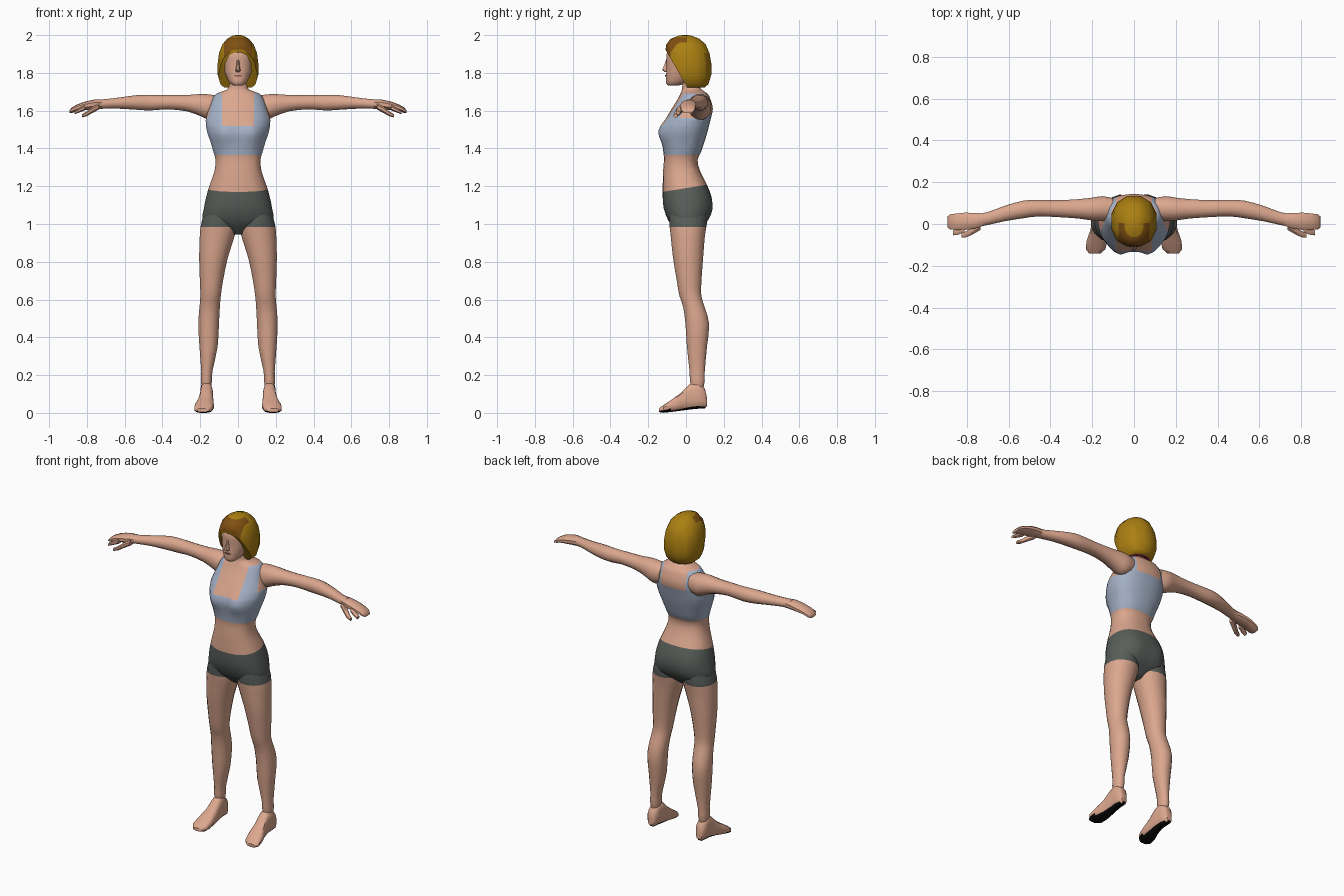
import bpy, bmesh, math
from mathutils import Vector


def colour(name, r, g, b):
    m = bpy.data.materials.new(name)
    m.diffuse_color = (r, g, b, 1)
    return m


SKIN = colour("skin", .71, .385, .27)
TOP = colour("pale blue cloth", .37, .44, .57)
SHORTS = colour("dark grey cloth", .098, .112, .102)
GOLD = colour("golden hair", .41, .215, .006)
BROWN = colour("brown hair", .22, .08, .006)
PINK = colour("dark pink", .16, .006, .04)
BLACK = colour("black sole", .003, .003, .003)
LIP = colour("lip brown", .30, .11, .08)


def spline(rings, steps):
    """Smoothly adds rings between the given ones."""
    out = []
    for i in range(len(rings) - 1):
        a, b, c, d = (rings[max(0, min(len(rings) - 1, i + k))] for k in (-1, 0, 1, 2))
        for s in range(steps):
            t = s / steps
            out.append([.5 * (2 * q + (r - p) * t + (2 * p - 5 * q + 4 * r - w) * t * t
                              + (3 * q - p - 3 * r + w) * t ** 3)
                        for p, q, r, w in zip(a, b, c, d)])
    return out + [rings[-1]]


def loft(name, axis, rings, mats, sides=12, steps=1, power=.85, cuts=(), rule=None,
         mirror=False, shape=None, clears=()):
    """Rings are (position on axis, low and high of 2nd axis, low and high of 3rd axis)."""
    bm = bmesh.new()
    loops = []
    for t, a0, a1, b0, b1 in spline(rings, steps):
        loop = []
        for k in range(sides):
            w = 2 * math.pi * (k + .5) / sides
            c, s = math.cos(w), math.sin(w)
            a = (a0 + a1) / 2 + (a1 - a0) / 2 * math.copysign(abs(c) ** power, c)
            b = (b0 + b1) / 2 + (b1 - b0) / 2 * math.copysign(abs(s) ** power, s)
            co = Vector({'x': (t, a, b), 'y': (a, t, b), 'z': (a, b, t)}[axis])
            loop.append(bm.verts.new(shape(co) if shape else co))
        loops.append(loop)
    for lo, hi in zip(loops, loops[1:]):
        for k in range(sides):
            n = (k + 1) % sides
            bm.faces.new((lo[k], lo[n], hi[n], hi[k]))
    bm.faces.new(loops[0])
    bm.faces.new(loops[-1])
    bmesh.ops.recalc_face_normals(bm, faces=bm.faces)
    # Colour borders and trimmed sides
    for co, no in list(cuts) + list(clears):
        trim = (co, no) in clears
        res = bmesh.ops.bisect_plane(bm, geom=bm.verts[:] + bm.edges[:] + bm.faces[:],
                                     plane_co=co, plane_no=no, clear_outer=trim)
        if trim:
            edges = [e for e in res['geom_cut'] if isinstance(e, bmesh.types.BMEdge)]
            bmesh.ops.contextual_create(bm, geom=edges)
    bmesh.ops.recalc_face_normals(bm, faces=bm.faces)
    for f in bm.faces:
        f.normal_update()
        f.material_index = rule(f.calc_center_median(), f.normal) if rule else 0
        f.smooth = True
    me = bpy.data.meshes.new(name)
    bm.to_mesh(me)
    bm.free()
    for m in mats:
        me.materials.append(m)
    ob = bpy.data.objects.new(name, me)
    bpy.context.collection.objects.link(ob)
    if mirror:
        ob.modifiers.new("mirror", 'MIRROR')
    return ob


# Torso with sports top and shorts
def bust(co):
    if co.y < 0:
        g = math.exp(-((abs(co.x) - .075) / .05) ** 2 - ((co.z - 1.49) / .06) ** 2)
        co.y -= .03 * g
    elif co.z < 1.2:
        co.y += .012 * math.exp(-((abs(co.x) - .08) / .05) ** 2 - ((co.z - 1.07) / .07) ** 2)
    return co


def torso_rule(c, n):
    x = abs(c.x)
    if c.z < 1.19 + .16 * c.y:
        return 2
    if c.z < 1.365 or c.z > 1.692:
        return 0
    if x < .085 and c.z > (1.52 if c.y < .03 else 1.58):
        return 0
    if x > .128 + (1.69 - c.z) * .25 and c.z > 1.56:
        return 0
    return 1


torso = [(z, -w, w, f, b) for z, w, f, b in (
    (.945, .03, -.03, .04), (.985, .12, -.07, .085), (1.02, .187, -.095, .115),
    (1.08, .182, -.118, .135), (1.14, .17, -.124, .135), (1.20, .153, -.124, .115),
    (1.28, .125, -.122, .075), (1.34, .12, -.117, .062), (1.38, .13, -.12, .08),
    (1.44, .148, -.125, .1), (1.49, .165, -.124, .115), (1.55, .172, -.108, .13),
    (1.61, .155, -.076, .143), (1.66, .137, -.045, .13), (1.69, .115, -.03, .115),
    (1.71, .062, -.022, .085), (1.73, .053, -.02, .075), (1.79, .05, -.02, .07))]
loft("torso", 'z', torso, [SKIN, TOP, SHORTS], 28, 2, .85, rule=torso_rule, shape=bust,
     cuts=[((0, 0, 1.19), (0, -.16, 1)), ((0, 0, 1.365), (0, 0, 1)),
           ((0, 0, 1.52), (0, 0, 1)), ((0, 0, 1.58), (0, 0, 1)), ((0, 0, 1.56), (0, 0, 1)),
           ((0, 0, 1.692), (0, 0, 1)), ((.085, 0, 0), (1, 0, 0)), ((-.085, 0, 0), (1, 0, 0)),
           ((.128, 0, 1.69), (1, 0, .25)), ((-.128, 0, 1.69), (-1, 0, .25)),
           ((0, .03, 0), (0, 1, 0))])

# Legs, with the shorts reaching down to the upper thigh
legs = [(.12, .145, .19, .03, .09), (.17, .137, .197, .02, .1), (.22, .135, .195, .018, .1),
        (.35, .107, .205, .004, .112), (.47, .1, .211, -.004, .124), (.56, .095, .205, -.016, .1),
        (.62, .09, .2, -.036, .082), (.7, .078, .203, -.05, .083), (.82, .053, .207, -.07, .092),
        (.94, .015, .204, -.083, .102), (1.0, .006, .197, -.09, .112), (1.06, .02, .18, -.09, .11)]
loft("legs", 'z', legs, [SKIN, SHORTS], 16, 2, .95, mirror=True,
     cuts=[((0, 0, .983), (0, 0, 1))], rule=lambda c, n: int(c.z > .983))

# Feet with dark soles
feet = [(.112, .15, .185, .035, .075), (.1, .138, .197, .022, .13), (.06, .135, .2, .02, .17),
        (.02, .132, .2, .016, .155), (-.03, .13, .21, .01, .105), (-.08, .127, .228, .004, .068),
        (-.12, .135, .232, 0, .042), (-.142, .16, .215, .004, .024)]
loft("feet", 'y', feet, [SKIN, BLACK], 12, 1, .7, mirror=True,
     rule=lambda c, n: int(n.z < -.6))

# Arms from shoulder to wrist
arms = [(.1, .02, .125, 1.57, 1.68), (.15, .012, .135, 1.55, 1.688), (.2, .015, .128, 1.57, 1.69),
        (.27, .025, .12, 1.595, 1.684), (.37, .032, .115, 1.606, 1.683),
        (.46, .035, .117, 1.6, 1.685), (.53, .026, .113, 1.603, 1.684),
        (.62, .012, .088, 1.609, 1.672), (.7, -.006, .058, 1.61, 1.662),
        (.75, -.015, .05, 1.607, 1.66)]
loft("arms", 'x', arms, [SKIN], 12, 2, .95, mirror=True)

# Hands: palm with fingers, index finger and thumb
palm = [(.72, -.01, .052, 1.61, 1.66), (.765, -.025, .055, 1.607, 1.658),
        (.81, -.03, .056, 1.603, 1.648), (.85, -.03, .052, 1.598, 1.634),
        (.88, -.028, .048, 1.588, 1.617), (.892, -.018, .038, 1.587, 1.602)]
loft("palms", 'x', palm, [SKIN], 10, mirror=True)
finger = [(.81, -.04, 0, 1.6, 1.63), (.84, -.052, -.018, 1.59, 1.614),
          (.866, -.055, -.03, 1.58, 1.6)]
loft("index_fingers", 'x', finger, [SKIN], 8, mirror=True)
thumb = [(.735, -.03, .02, 1.605, 1.64), (.77, -.05, -.01, 1.587, 1.622),
         (.8, -.064, -.032, 1.57, 1.598), (.825, -.066, -.045, 1.564, 1.582)]
loft("thumbs", 'x', thumb, [SKIN], 8, mirror=True)

# Head
head = [(z, -w, w, f, b) for z, w, f, b in (
    (1.733, .025, -.095, -.04), (1.745, .042, -.106, -.0), (1.77, .058, -.107, .04),
    (1.80, .07, -.106, .06), (1.84, .079, -.104, .075), (1.88, .082, -.106, .085),
    (1.91, .078, -.101, .08), (1.945, .055, -.07, .06))]
loft("head", 'z', head, [SKIN], 16, 2, .9)
nose = [(1.805, -.012, .012, -.112, -.09), (1.815, -.014, .014, -.128, -.09),
        (1.84, -.009, .009, -.117, -.09), (1.87, -.006, .006, -.106, -.09)]
loft("nose", 'z', nose, [SKIN], 8)
mouth = [(1.781, -.014, .014, -.111, -.1), (1.786, -.021, .021, -.112, -.1),
         (1.79, -.018, .018, -.111, -.1)]
loft("mouth", 'z', mouth, [LIP], 8)


# Bobbed hair with a darker fringe and a pink underside
def hair_rule(c, n):
    if n.z < -.85:
        return 2
    return int(abs(c.x) < .075 and c.y < .005 and c.z < 1.988 and c.z > 1.89)


hair = [(z, -w, w, f, b) for z, w, f, b in (
    (1.722, .075, -.06, .1), (1.74, .096, -.09, .122), (1.79, .111, -.11, .138),
    (1.85, .111, -.118, .138), (1.905, .104, -.115, .128), (1.95, .086, -.108, .108),
    (1.98, .06, -.085, .075), (1.997, .03, -.04, .03), (2.0, .012, -.015, .01))]
loft("hair", 'z', hair, [GOLD, BROWN, PINK], 12, 1, .92, rule=hair_rule,
     cuts=[((.075, 0, 0), (1, 0, 0)), ((-.075, 0, 0), (1, 0, 0)),
           ((0, .005, 0), (0, 1, 0)), ((0, 0, 1.988), (0, 0, 1))],
     clears=[((0, -.11, 1.925), (0, -.19, -.11))])

# Smooth skin and cloth, crisp edges where sharp
bpy.ops.object.select_all(action='SELECT')
bpy.context.view_layer.objects.active = bpy.data.objects["torso"]
bpy.ops.object.shade_smooth_by_angle(angle=math.radians(42))
